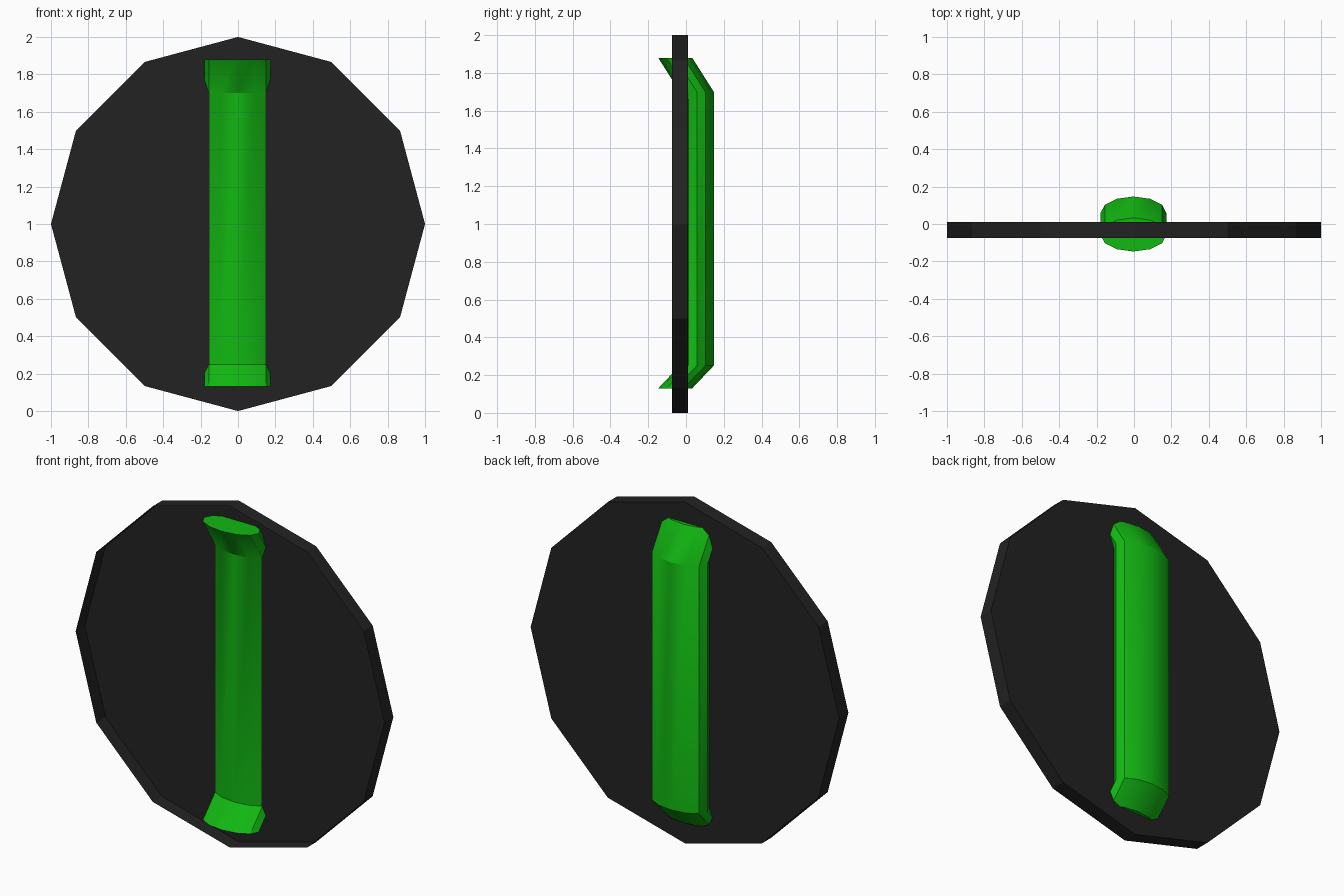
import bpy
import math

cube = bpy.data.objects.get("Cube")
if cube:
    bpy.data.objects.remove(cube, do_unlink=True)


def make_material(name, colour):
    mat = bpy.data.materials.new(name)
    mat.use_nodes = True
    mat.diffuse_color = (*colour, 1)
    bsdf = next(n for n in mat.node_tree.nodes if n.type == 'BSDF_PRINCIPLED')
    bsdf.inputs["Base Color"].default_value = (*colour, 1)
    bsdf.inputs["Roughness"].default_value = 0.8
    return mat


def loft(name, rings, cap_start, cap_end, mat):
    """Skin a row of equal rings into a tube, with optional end caps."""
    n = len(rings[0])
    verts = [v for ring in rings for v in ring]
    faces = []
    for r in range(len(rings) - 1):
        a, b = r * n, (r + 1) * n
        faces += [(a + i, a + (i + 1) % n, b + (i + 1) % n, b + i) for i in range(n)]
    if cap_start:
        faces.append(tuple(reversed(range(n))))
    if cap_end:
        faces.append(tuple(range(len(verts) - n, len(verts))))
    mesh = bpy.data.meshes.new(name)
    mesh.from_pydata(verts, [], faces)
    mesh.materials.append(mat)
    obj = bpy.data.objects.new(name, mesh)
    bpy.context.collection.objects.link(obj)
    return obj


SIDES = 12
ANGLES = [2 * math.pi * i / SIDES for i in range(SIDES)]

black = make_material("matte black", (0.016, 0.016, 0.016))
green = make_material("bright green", (0.006, 0.48, 0.006))

# Shallow dish: twelve-sided rim, open at the front, closed at the back
dish_rings = [[(math.cos(a), y, 1 - math.sin(a)) for a in ANGLES]
              for y in (-0.075, 0.01)]
loft("dish", dish_rings, False, True, black)

# Oval bar through the dish, with both ends slanting out to the front
bar_path = [(-0.057, 0.13), (0.057, 0.25), (0.057, 1.70), (-0.057, 1.88)]
bar_rings = [[(-0.003 + 0.177 * math.cos(a), y + 0.09 * math.sin(a), z) for a in ANGLES]
             for y, z in bar_path]
bar = loft("bar", bar_rings, True, True, green)
bar.data.shade_smooth()
bar.data.set_sharp_from_angle(angle=math.radians(30))
